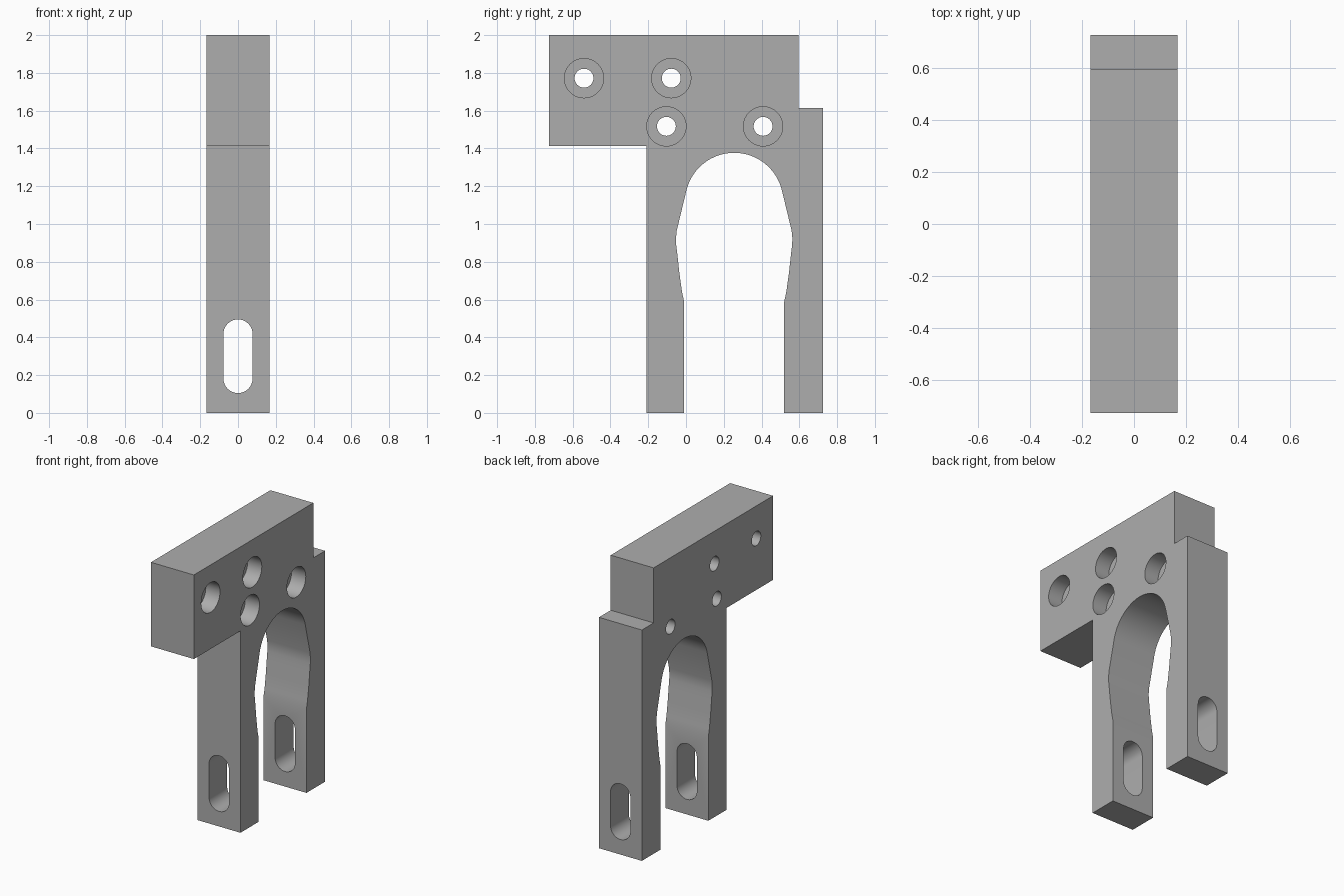
import bpy, bmesh, math
from mathutils import Vector

cube = bpy.data.objects.get("Cube")
if cube:
    bpy.data.objects.remove(cube, do_unlink=True)

HALF_X = 0.166          # half thickness of the plate
ARCH_Y, ARCH_Z, ARCH_R = 0.255, 1.117, 0.26

grey = bpy.data.materials.new("plain grey")
grey.use_nodes = True
colour = (0.42, 0.42, 0.42, 1)
grey.diffuse_color = colour
grey.node_tree.nodes["Principled BSDF"].inputs["Base Color"].default_value = colour


def prism(name, points, offset):
    """Extrude a closed loop of 3D points along an offset."""
    bm = bmesh.new()
    face = bm.faces.new([bm.verts.new(p) for p in points])
    new = bmesh.ops.extrude_face_region(bm, geom=[face])["geom"]
    bmesh.ops.translate(bm, vec=Vector(offset),
                        verts=[v for v in new if isinstance(v, bmesh.types.BMVert)])
    bmesh.ops.recalc_face_normals(bm, faces=bm.faces)
    mesh = bpy.data.meshes.new(name)
    bm.to_mesh(mesh)
    bm.free()
    mesh.materials.append(grey)
    obj = bpy.data.objects.new(name, mesh)
    bpy.context.collection.objects.link(obj)
    return obj


def arc(cu, cv, r, start, end, n):
    angles = [math.radians(start + (end - start) * i / n) for i in range(n + 1)]
    return [(cu + r * math.cos(a), cv + r * math.sin(a)) for a in angles]


# Fork opening: symmetric flanks (half width, height) joined by a round arch
flank = [(0.265, 0), (0.265, 0.59), (0.276, 0.64), (0.29, 0.74), (0.302, 0.85),
         (0.307, 0.89), (0.308, 0.925), (0.304, 0.965)]
opening = [(ARCH_Y + w, z) for w, z in flank]
opening += arc(ARCH_Y, ARCH_Z, ARCH_R, 14, 166, 32)
opening += [(ARCH_Y - w, z) for w, z in reversed(flank)]

# Side profile of the whole bracket
outline = opening + [(-0.21, 0), (-0.21, 1.412), (-0.725, 1.412), (-0.725, 2),
                     (0.595, 2), (0.595, 1.615), (0.725, 1.615), (0.725, 0)]
bracket = prism("fork_bracket", [(-HALF_X, y, z) for y, z in outline], (2 * HALF_X, 0, 0))

cutters = []

# Counterbored screw holes, deep recess on the +x face
for y, z in [(-0.54, 1.772), (-0.078, 1.772), (-0.104, 1.517), (0.408, 1.517)]:
    for radius, x in [(0.05, -0.3), (0.104, HALF_X - 0.11)]:
        ring = arc(y, z, radius, 0, 360, 40)[:-1]
        cutters.append(prism("hole_cutter", [(x, u, v) for u, v in ring], (0.3 - x, 0, 0)))

# Rounded slot through both legs
slot = arc(0, 0.418, 0.077, 0, 180, 20) + arc(0, 0.182, 0.077, 180, 360, 20)
cutters.append(prism("slot_cutter", [(u, -0.9, v) for u, v in slot], (0, 1.8, 0)))

bpy.ops.object.select_all(action="DESELECT")
bpy.context.view_layer.objects.active = bracket
bracket.select_set(True)
for cutter in cutters:
    cutter.hide_render = True
    mod = bracket.modifiers.new("cut", "BOOLEAN")
    mod.operation, mod.solver, mod.object = "DIFFERENCE", "EXACT", cutter
    bpy.ops.object.modifier_apply(modifier=mod.name)
    bpy.data.objects.remove(cutter, do_unlink=True)

bpy.ops.object.shade_smooth_by_angle(angle=math.radians(20))
